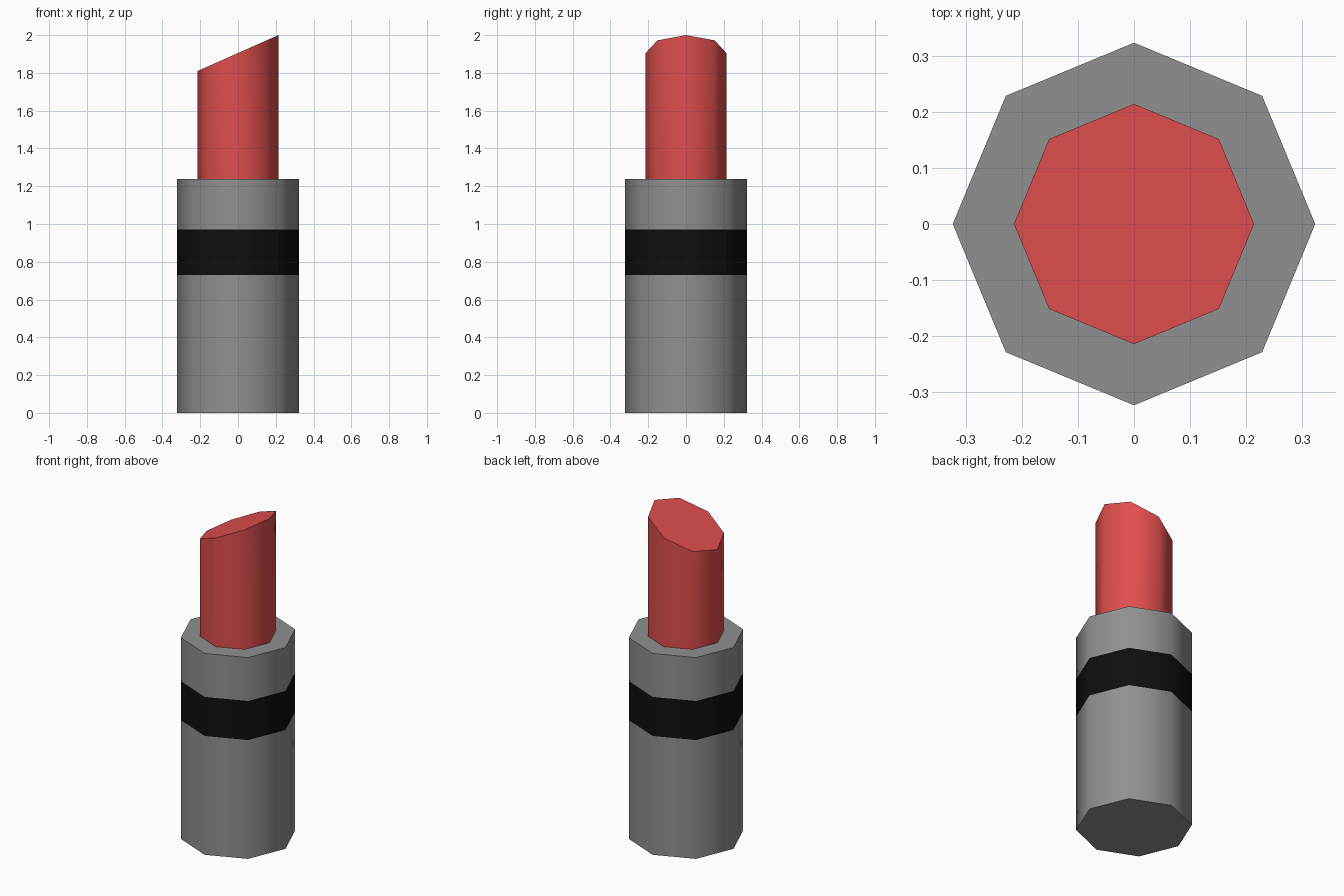
import bpy, bmesh, math

if "Cube" in bpy.data.objects:
    bpy.data.objects.remove(bpy.data.objects["Cube"])

SIDES = 8
R_CASE, R_STICK = 0.323, 0.214
CASE_TOP, BAND_LOW, BAND_HIGH = 1.237, 0.73, 0.97


def material(name, rgb):
    m = bpy.data.materials.new(name)
    m.diffuse_color = (*rgb, 1)
    m.use_nodes = True
    m.node_tree.nodes["Principled BSDF"].inputs["Base Color"].default_value = m.diffuse_color
    return m


grey = material("grey metal", (0.28, 0.28, 0.28))
black = material("black band", (0.0045, 0.0045, 0.0045))
red = material("red wax", (0.74, 0.075, 0.075))


def lathe(name, rings, mats, cap_bottom=False, cap_top=False):
    """Octagonal shell through rings of (radius, height, slope along x)."""
    bm = bmesh.new()
    loops = []
    for r, z, slope in rings:
        angles = [2 * math.pi * i / SIDES for i in range(SIDES)]
        loops.append([bm.verts.new((r * math.cos(a), r * math.sin(a),
                                    z + slope * r * math.cos(a))) for a in angles])
    for low, high in zip(loops, loops[1:]):
        for i in range(SIDES):
            j = (i + 1) % SIDES
            bm.faces.new((low[i], low[j], high[j], high[i]))
    if cap_bottom:
        bm.faces.new(loops[0][::-1])
    if cap_top:
        bm.faces.new(loops[-1])
    # second material goes on the faces between the band heights
    if len(mats) > 1:
        for f in bm.faces:
            if BAND_LOW < f.calc_center_median().z < BAND_HIGH:
                f.material_index = 1
    mesh = bpy.data.meshes.new(name)
    bm.to_mesh(mesh)
    bm.free()
    for m in mats:
        mesh.materials.append(m)
    ob = bpy.data.objects.new(name, mesh)
    bpy.context.collection.objects.link(ob)
    # smooth sides, sharp rims
    bpy.ops.object.select_all(action='DESELECT')
    ob.select_set(True)
    bpy.context.view_layer.objects.active = ob
    bpy.ops.object.shade_smooth_by_angle(angle=math.radians(55))
    return ob


# Case with band and a flat rim running in to the stick
lathe("case", [(R_CASE, 0, 0), (R_CASE, BAND_LOW, 0), (R_CASE, BAND_HIGH, 0),
               (R_CASE, CASE_TOP, 0), (R_STICK, CASE_TOP, 0)],
      [grey, black], cap_bottom=True)

# Coloured stick with slanted tip
lathe("stick", [(R_STICK, CASE_TOP, 0), (R_STICK, 1.905, 0.095 / R_STICK)],
      [red], cap_top=True)
